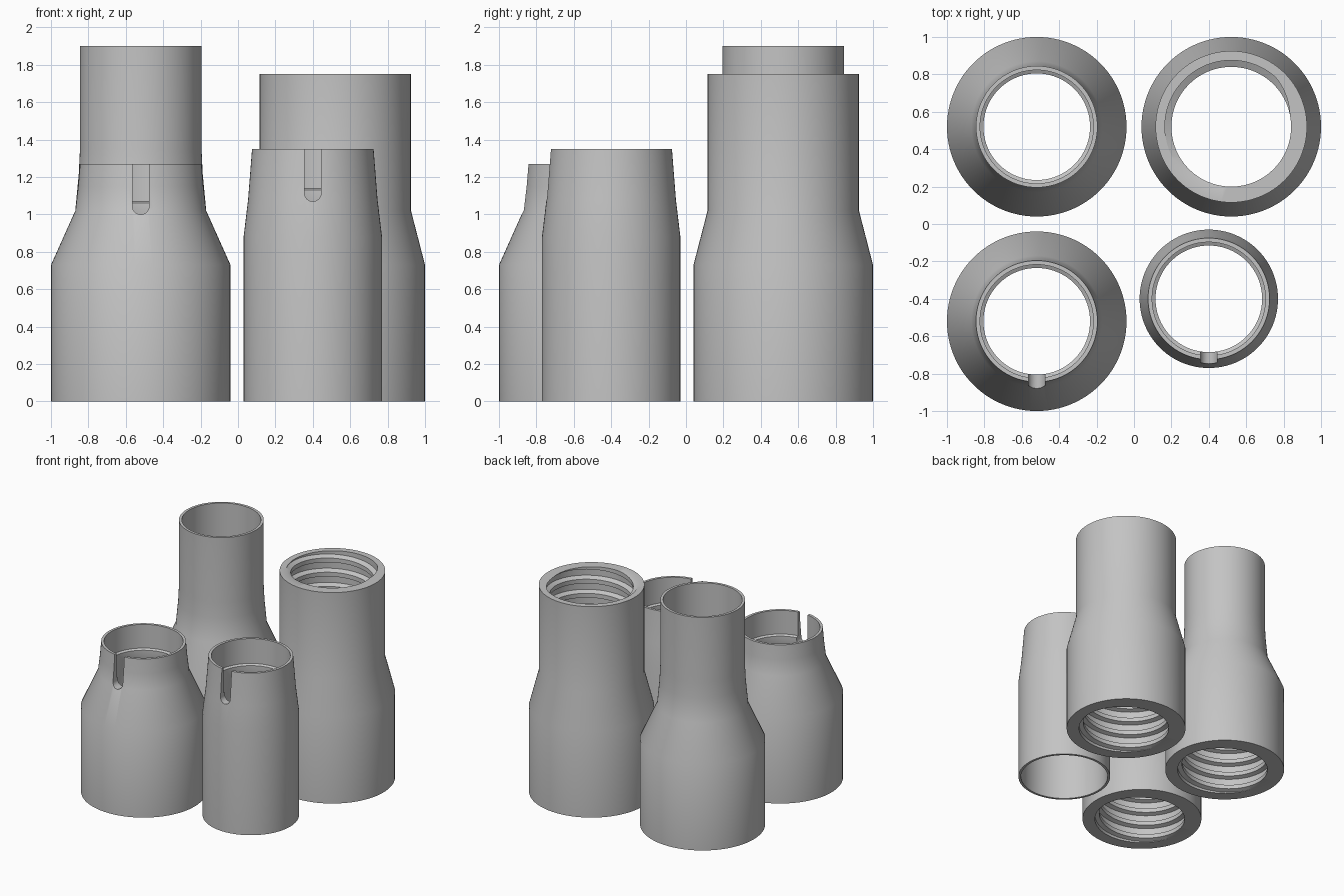
import bpy, bmesh, math

if "Cube" in bpy.data.objects:
    bpy.data.objects.remove(bpy.data.objects["Cube"], do_unlink=True)

SIDES = 96
PITCH = 0.12
# one thread turn: (fraction of pitch, 0 = groove, 1 = ridge)
TURN = [(0, 0), (0.45, 0), (0.55, 1), (0.85, 1), (1, 0)]

grey = bpy.data.materials.new("plain grey")
grey.use_nodes = True
grey.diffuse_color = (0.55, 0.55, 0.55, 1)
bsdf = grey.node_tree.nodes["Principled BSDF"]
bsdf.inputs["Base Color"].default_value = grey.diffuse_color
bsdf.inputs["Roughness"].default_value = 0.6


def ridge(phase):
    phase %= 1
    for (a, u), (b, v) in zip(TURN, TURN[1:]):
        if phase <= b:
            return u + (v - u) * (phase - a) / (b - a)
    return 0


def thread_points(turn, low, high, groove, crest):
    """Section of an internal helical thread, from top to bottom."""
    first = math.floor(low / PITCH) - 1
    last = math.ceil(high / PITCH)
    points = []
    for k in range(last, first - 1, -1):
        for frac, _ in reversed(TURN[:-1]):
            z = min(high, max(low, (k + frac + turn) * PITCH))
            points.append((groove + (crest - groove) * ridge(z / PITCH - turn), z))
    return points


def tube(name, centre, outer, bore):
    """Closed lathe; bore items are points (r, z) or threads (low, high, groove, crest)."""
    bm = bmesh.new()
    columns = []
    for i in range(SIDES + 1):
        turn = i / SIDES
        angle = turn * math.tau
        section = list(outer)
        for item in bore:
            section += thread_points(turn, *item) if len(item) == 4 else [item]
        columns.append([bm.verts.new((r * math.cos(angle), r * math.sin(angle), z))
                        for r, z in section])
    for a, b in zip(columns, columns[1:]):
        for j in range(len(a)):
            k = (j + 1) % len(a)
            bm.faces.new((a[j], b[j], b[k], a[k]))
    bmesh.ops.remove_doubles(bm, verts=bm.verts, dist=0.0001)
    bmesh.ops.recalc_face_normals(bm, faces=bm.faces)
    mesh = bpy.data.meshes.new(name)
    bm.to_mesh(mesh)
    bm.free()
    mesh.materials.append(grey)
    obj = bpy.data.objects.new(name, mesh)
    obj.location = (*centre, 0)
    bpy.context.collection.objects.link(obj)
    return obj


def cut_slot(obj, bottom, top, half=0.045):
    """Round-bottomed slot through the front wall."""
    steps = 16
    outline = [(-half, top), (half, top)]
    outline += [(half * math.cos(t), bottom + half - half * math.sin(t))
                for t in (math.pi * i / steps for i in range(steps + 1))]
    bm = bmesh.new()
    face = bm.faces.new([bm.verts.new((x, -0.6, z)) for x, z in outline])
    new = bmesh.ops.extrude_face_region(bm, geom=[face])["geom"]
    bmesh.ops.translate(bm, vec=(0, 0.45, 0),
                        verts=[v for v in new if isinstance(v, bmesh.types.BMVert)])
    bmesh.ops.recalc_face_normals(bm, faces=bm.faces)
    mesh = bpy.data.meshes.new("slot_cutter")
    bm.to_mesh(mesh)
    bm.free()
    mesh.materials.append(grey)
    cutter = bpy.data.objects.new("slot_cutter", mesh)
    cutter.location = obj.location
    cutter.hide_render = True
    bpy.context.collection.objects.link(cutter)
    mod = obj.modifiers.new("slot", "BOOLEAN")
    mod.operation = "DIFFERENCE"
    mod.solver = "EXACT"
    mod.object = cutter
    select(obj)
    bpy.ops.object.modifier_apply(modifier=mod.name)
    bpy.data.objects.remove(cutter, do_unlink=True)


def select(obj):
    bpy.ops.object.select_all(action="DESELECT")
    obj.select_set(True)
    bpy.context.view_layer.objects.active = obj


# shared flared base and its threaded socket
base = [(0.48, 0), (0.48, 0.73)]
neck = base + [(0.35, 1.02)]
socket = (0, 0.74, 0.38, 0.345)

tall = tube("tall_sleeve", (-0.52, 0.52),
            neck + [(0.331, 1.22), (0.325, 1.35), (0.325, 1.9)],
            [(0.303, 1.9), (0.303, 1.07), (0.285, 1.06), (0.285, 1.0), (0.345, 0.78), socket])

# sleeve threaded at both ends
double = tube("double_threaded_sleeve", (0.52, 0.52),
              base + [(0.405, 1.02), (0.405, 1.75)],
              [(1.0, 1.75, 0.355, 0.32), (0.325, 0.95), (0.345, 0.78), socket])

short = tube("short_slotted_sleeve", (-0.52, -0.52),
             neck + [(0.335, 1.15), (0.325, 1.27)],
             [(0.303, 1.27), (0.303, 1.07), (0.285, 1.06), (0.285, 1.0), (0.345, 0.78), socket])
cut_slot(short, 1.0, 1.4)

plain = tube("slim_slotted_sleeve", (0.4, -0.4),
             [(0.37, 0), (0.37, 0.88), (0.346, 1.08), (0.325, 1.35)],
             [(0.303, 1.35), (0.303, 1.14), (0.285, 1.13), (0.285, 1.05),
              (0.345, 0.84), (0.35, 0)])
cut_slot(plain, 1.07, 1.5)

for obj in (tall, double, short, plain):
    select(obj)
    bpy.ops.object.shade_smooth_by_angle(angle=math.radians(30))
